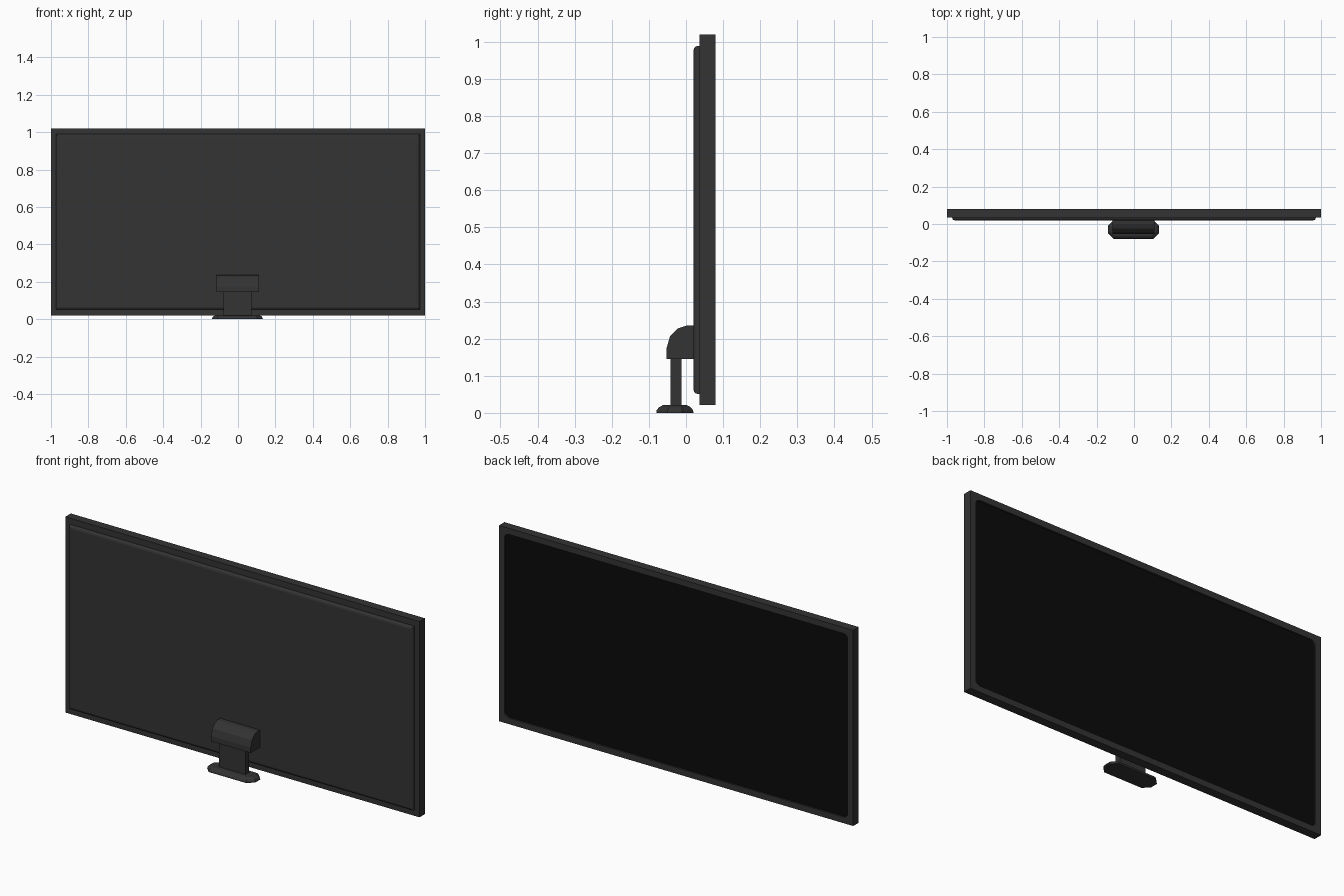
import bpy, bmesh, math

if "Cube" in bpy.data.objects:
    bpy.data.objects.remove(bpy.data.objects["Cube"])


def material(name, value):
    m = bpy.data.materials.new(name)
    m.diffuse_color = (value, value, value, 1)
    m.use_nodes = True
    m.node_tree.nodes["Principled BSDF"].inputs["Base Color"].default_value = m.diffuse_color
    return m


CASING = material("charcoal_plastic", 0.033)
SCREEN = material("black_glass", 0.003)


def finish(name, bm, mat):
    bmesh.ops.recalc_face_normals(bm, faces=bm.faces)
    me = bpy.data.meshes.new(name)
    bm.to_mesh(me)
    bm.free()
    ob = bpy.data.objects.new(name, me)
    bpy.context.collection.objects.link(ob)
    me.materials.append(mat)
    return ob


def loft(name, rings, mat):
    """Closed solid through rings with equal point counts."""
    bm = bmesh.new()
    loops = [[bm.verts.new(p) for p in ring] for ring in rings]
    n = len(loops[0])
    for a, b in zip(loops, loops[1:]):
        for i in range(n):
            j = (i + 1) % n
            bm.faces.new((a[i], a[j], b[j], b[i]))
    bm.faces.new(loops[0])
    bm.faces.new(loops[-1])
    return finish(name, bm, mat)


def box(name, x0, x1, y0, y1, z0, z1, mat):
    return loft(name, [[(x0, y0, z), (x1, y0, z), (x1, y1, z), (x0, y1, z)]
                       for z in (z0, z1)], mat)


def rounded_panel(name, hx, z0, z1, r, y0, y1, mat, steps=4):
    pts = []
    corners = [(hx, z1), (-hx, z1), (-hx, z0), (hx, z0)]
    for k, (cx, cz) in enumerate(corners):
        ox = cx - math.copysign(r, cx)
        oz = cz - r if cz == z1 else cz + r
        for s in range(steps + 1):
            a = math.pi / 2 * (k + s / steps)
            pts.append((ox + r * math.cos(a), oz + r * math.sin(a)))
    return loft(name, [[(x, y, z) for x, z in pts] for y in (y0, y1)], mat)


# Outer frame with a shallow rounded recess on the viewing side
frame = box("frame", -1, 1, 0.036, 0.08, 0.021, 1.02, CASING)
cutter = rounded_panel("recess_cutter", 0.969, 0.052, 0.989, 0.025, 0.072, 0.1, CASING)
cutter.hide_render = True
cutter.hide_set(True)
cut = frame.modifiers.new("recess", 'BOOLEAN')
cut.operation = 'DIFFERENCE'
cut.solver = 'EXACT'
cut.object = cutter

# Screen glass on the recess floor
rounded_panel("screen", 0.9685, 0.0525, 0.9885, 0.025, 0.068, 0.073, SCREEN)

# Rear cover with a rounded rim
rings = []
for y, inset in ((0.037, 0), (0.032, 0), (0.026, 0.002), (0.022, 0.006), (0.02, 0.013)):
    x, z0, z1 = 0.972 - inset, 0.051 + inset, 0.989 - inset
    rings.append([(-x, y, z0), (x, y, z0), (x, y, z1), (-x, y, z1)])
loft("rear_cover", rings, CASING)

# Stand is very slightly off the centre line
CX = -0.003

# Hinge housing: curved profile swept across x
profile = [(0.022, 0.145), (-0.053, 0.145), (-0.053, 0.172), (-0.043, 0.207),
           (-0.023, 0.227), (0.0, 0.235), (0.022, 0.235)]
loft("hinge_housing", [[(CX + s * 0.112, y, z) for y, z in profile] for s in (-1, 1)], CASING)

# Neck
box("neck", CX - 0.074, CX + 0.074, -0.042, -0.012, 0.015, 0.15, CASING)

# Foot: chamfered plate with a rounded top edge
rings = []
for z, inset in ((0, 0), (0.007, 0.001), (0.015, 0.007), (0.021, 0.018)):
    x, y, c = 0.136 - inset, 0.05 - inset, 0.03 - inset * 0.55
    rings.append([(CX + px, py - 0.03, z) for px, py in (
        (x, -y + c), (x, y - c), (x - c, y), (-x + c, y),
        (-x, y - c), (-x, -y + c), (-x + c, -y), (x - c, -y))])
loft("foot", rings, CASING)
